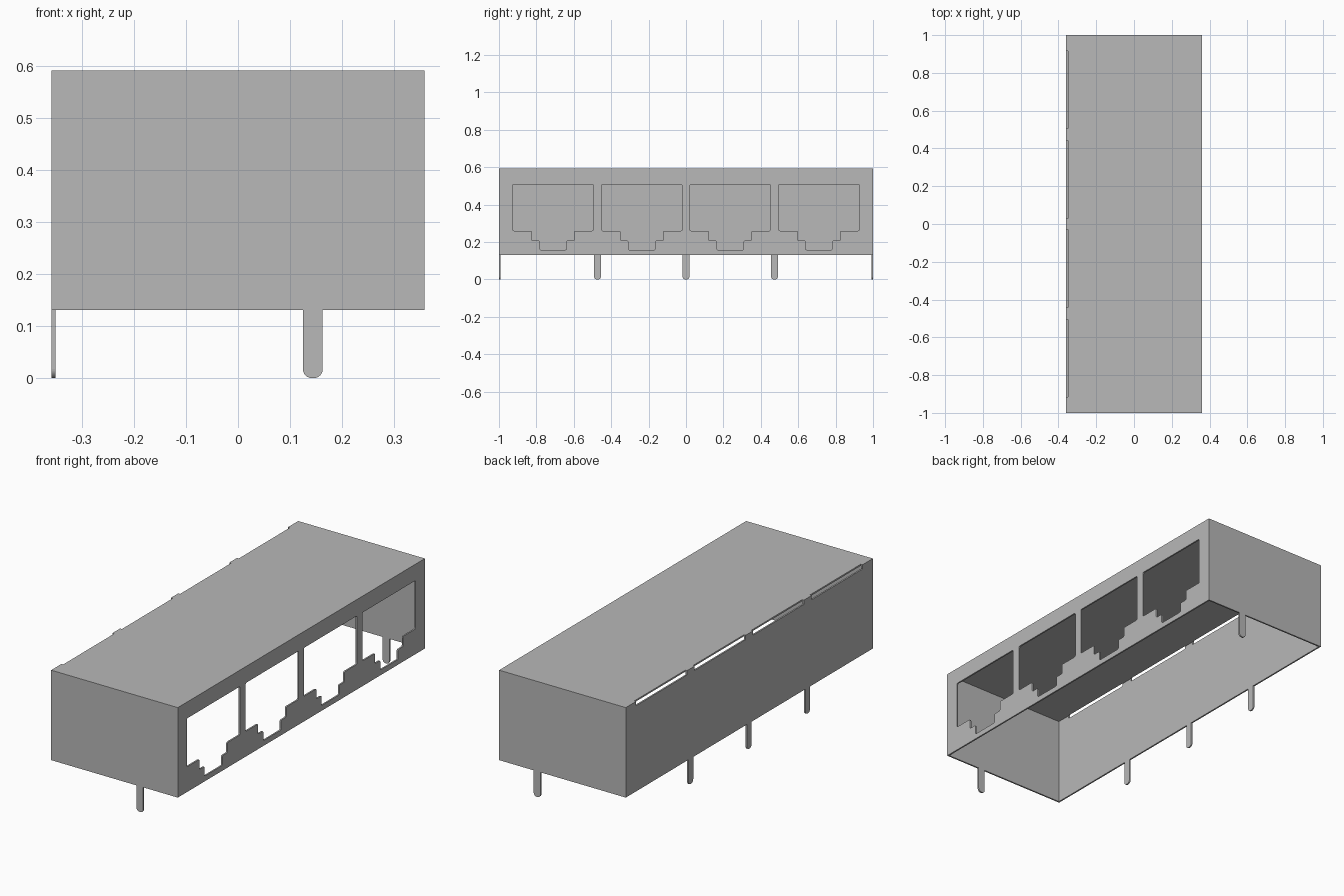
import bpy
import bmesh
import math
from mathutils import Matrix, Vector

# Remove the default cube
if "Cube" in bpy.data.objects:
    bpy.data.objects.remove(bpy.data.objects["Cube"], do_unlink=True)

# Overall shell sizes
HX, HY = 0.359, 1.0
BOTTOM, TOP, T = 0.131, 0.592, 0.008
ROOF_UNDER = TOP - T
SLOT_CENTRES = (-0.711, -0.236, 0.236, 0.711)
SLOT_HALF = 0.206

metal = bpy.data.materials.new("grey metal")
metal.use_nodes = True
GREY = (0.48, 0.48, 0.48, 1)
metal.diffuse_color = GREY
metal.node_tree.nodes["Principled BSDF"].inputs["Base Color"].default_value = GREY


def frame(u, v, origin):
    """Matrix that lays a flat profile along directions u and v at origin."""
    u, v = Vector(u), Vector(v)
    m = Matrix((u, v, u.cross(v))).transposed().to_4x4()
    m.translation = origin
    return m


def plate(name, loops, matrix):
    """Sheet of thickness T from an outline followed by its holes."""
    curve = bpy.data.curves.new(name, "CURVE")
    curve.dimensions = "2D"
    curve.fill_mode = "BOTH"
    curve.extrude = T / 2
    for loop in loops:
        spline = curve.splines.new("POLY")
        spline.points.add(len(loop) - 1)
        for point, (u, v) in zip(spline.points, loop):
            point.co = (u, v, 0, 1)
        spline.use_cyclic_u = True
    helper = bpy.data.objects.new(name + "_profile", curve)
    bpy.context.collection.objects.link(helper)
    bpy.context.view_layer.update()
    graph = bpy.context.evaluated_depsgraph_get()
    mesh = bpy.data.meshes.new_from_object(helper.evaluated_get(graph))
    bpy.data.objects.remove(helper, do_unlink=True)

    bm = bmesh.new()
    bm.from_mesh(mesh)
    bmesh.ops.remove_doubles(bm, verts=bm.verts, dist=1e-5)
    bmesh.ops.transform(bm, matrix=matrix, verts=bm.verts)
    bmesh.ops.recalc_face_normals(bm, faces=bm.faces)
    for face in bm.faces:
        face.smooth = False
        face.material_index = 0
    bm.to_mesh(mesh)
    bm.free()
    mesh.materials.clear()
    mesh.materials.append(metal)
    mesh.name = name
    obj = bpy.data.objects.new(name, mesh)
    bpy.context.collection.objects.link(obj)
    return obj


def pin(centre, half=0.019, radius=0.017, steps=6):
    """Round-tipped solder pin below the wall, from low u to high u."""
    points = [(centre - half, BOTTOM)]
    for side, start in ((-1, math.pi), (1, 1.5 * math.pi)):
        for i in range(steps + 1):
            a = start + i * math.pi / 2 / steps
            points.append((centre + side * (half - radius) + radius * math.cos(a),
                           radius + radius * math.sin(a)))
    return points + [(centre + half, BOTTOM)]


def rounded(points, radius=0.007):
    """Soften every corner of a closed loop."""
    result = []
    points = [Vector(p) for p in points]
    for i, p in enumerate(points):
        a = p + (points[i - 1] - p).normalized() * radius
        b = p + (points[(i + 1) % len(points)] - p).normalized() * radius
        result += [a, (a + b + 2 * p) / 4, b]
    return result


def notched(line, depth):
    """Points of an edge at height line, stepped back at every slot."""
    points = []
    for c in SLOT_CENTRES:
        lo, hi = c - SLOT_HALF, c + SLOT_HALF
        points += [(lo, line), (lo, line - depth), (hi, line - depth), (hi, line)]
    return points


def port(centre):
    """Stepped socket opening."""
    half = [(0.215, 0.508), (0.215, 0.26), (0.114, 0.26),
            (0.114, 0.208), (0.072, 0.208), (0.072, 0.158)]
    left = [(centre - u, v) for u, v in half]
    right = [(centre + u, v) for u, v in reversed(half)]
    return rounded(left + right)


# End walls, each with one pin
for name, side in (("front_wall", -1), ("back_wall", 1)):
    outline = ([(-HX, BOTTOM)] + pin(0.144) + [(HX, BOTTOM), (HX, ROOF_UNDER), (-HX, ROOF_UNDER)])
    plate(name, [outline], frame((1, 0, 0), (0, 0, 1), (0, side * (HY - T / 2), 0)))

# Socket wall with four openings
W = HY - T
plate("socket_wall",
      [[(-W, BOTTOM), (W, BOTTOM), (W, ROOF_UNDER), (-W, ROOF_UNDER)]]
      + [port(c) for c in SLOT_CENTRES],
      frame((0, 1, 0), (0, 0, 1), (HX - T / 2, 0, 0)))

# Plain long wall with three pins and slots under the roof edge
outline = [(-W, BOTTOM)]
for y in (-0.473, 0, 0.473):
    outline += pin(y)
outline += [(W, BOTTOM), (W, ROOF_UNDER)] + notched(ROOF_UNDER, 0.014)[::-1] + [(-W, ROOF_UNDER)]
plate("pin_wall", [outline], frame((0, 1, 0), (0, 0, 1), (-HX + T / 2, 0, 0)))

# Roof with tabs left between the slots
outline = [(-HY, -HX), (HY, -HX), (HY, HX)] + notched(HX, 0.01)[::-1] + [(-HY, HX)]
plate("roof", [outline], frame((0, 1, 0), (-1, 0, 0), (0, 0, TOP - T / 2)))
